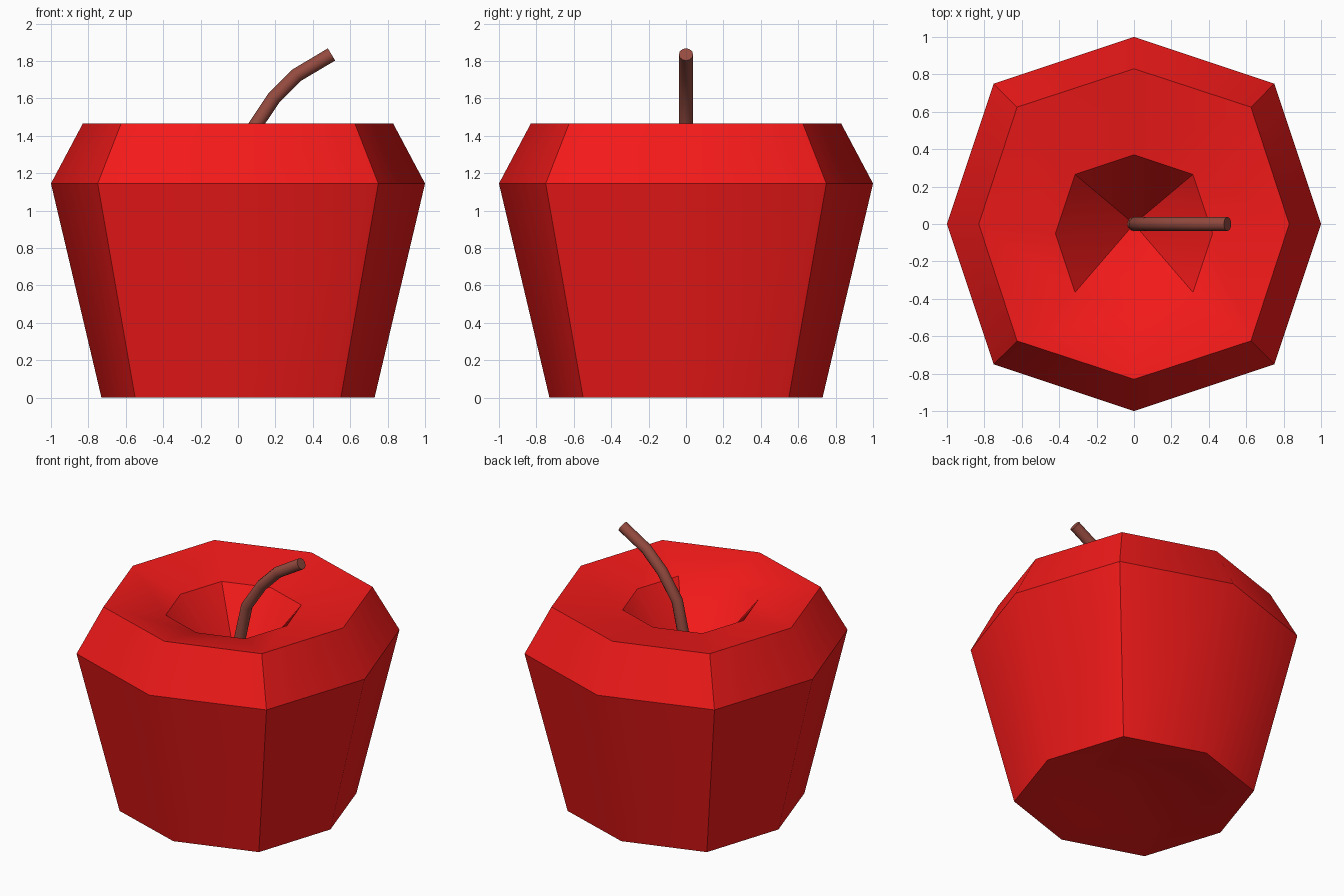
import bpy, bmesh, math

if "Cube" in bpy.data.objects:
    bpy.data.objects.remove(bpy.data.objects["Cube"])

def material(name, color):
    m = bpy.data.materials.new(name)
    m.diffuse_color = color
    m.use_nodes = True
    m.node_tree.nodes["Principled BSDF"].inputs["Base Color"].default_value = m.diffuse_color
    return m

# Apple body: stacked eight-sided rings (axis radius, diagonal offset, y shift, z)
rings = [
    (0.48, 0.36, 0.0, 0.01),     # underside dimple edge
    (0.73, 0.55, 0.0, 0.0),      # foot
    (1.0, 0.75, 0.0, 1.145),     # shoulder
    (0.83, 0.625, 0.0, 1.465),   # rim
    (0.42, 0.315, -0.05, 1.39),  # stem hollow edge
]
bm = bmesh.new()

def ring(axis, diag, shift, z):
    verts = []
    for i in range(8):
        a = i * math.pi / 4
        r = diag * math.sqrt(2) if i % 2 else axis
        verts.append(bm.verts.new((r * math.cos(a), r * math.sin(a) + shift, z)))
    return verts

loops = [ring(*r) for r in rings]
bottom = bm.verts.new((0, 0, 0.16))
hollow = bm.verts.new((0, 0, 0.88))
for i in range(8):
    j = (i + 1) % 8
    for a, b in zip(loops, loops[1:]):
        bm.faces.new((a[i], a[j], b[j], b[i]))
    bm.faces.new((loops[0][j], loops[0][i], bottom))
    bm.faces.new((loops[-1][i], loops[-1][j], hollow))
bmesh.ops.recalc_face_normals(bm, faces=bm.faces)
mesh = bpy.data.meshes.new("apple_body")
bm.to_mesh(mesh)
bm.free()
body = bpy.data.objects.new("apple_body", mesh)
bpy.context.collection.objects.link(body)
mesh.materials.append(material("red_skin", (0.9, 0.01, 0.01, 1)))

# Stem: bent round tube
path = [(0, 0.86), (0.01, 1.15), (0.07, 1.42), (0.19, 1.60), (0.315, 1.725), (0.5, 1.835)]
curve = bpy.data.curves.new("stem", "CURVE")
curve.dimensions = "3D"
curve.bevel_depth = 0.038
curve.bevel_resolution = 4
curve.use_fill_caps = True
spline = curve.splines.new("POLY")
spline.points.add(len(path) - 1)
for p, (x, z) in zip(spline.points, path):
    p.co = (x, 0, z, 1)
stem = bpy.data.objects.new("stem", curve)
bpy.context.collection.objects.link(stem)
curve.materials.append(material("brown_stem", (0.3, 0.07, 0.05, 1)))

bpy.ops.object.select_all(action="DESELECT")
stem.select_set(True)
bpy.context.view_layer.objects.active = stem
bpy.ops.object.convert(target="MESH")

# Soft shading across shallow edges only
for ob in (body, stem):
    bpy.ops.object.select_all(action="DESELECT")
    ob.select_set(True)
    bpy.context.view_layer.objects.active = ob
    bpy.ops.object.shade_smooth_by_angle(angle=math.radians(38))
